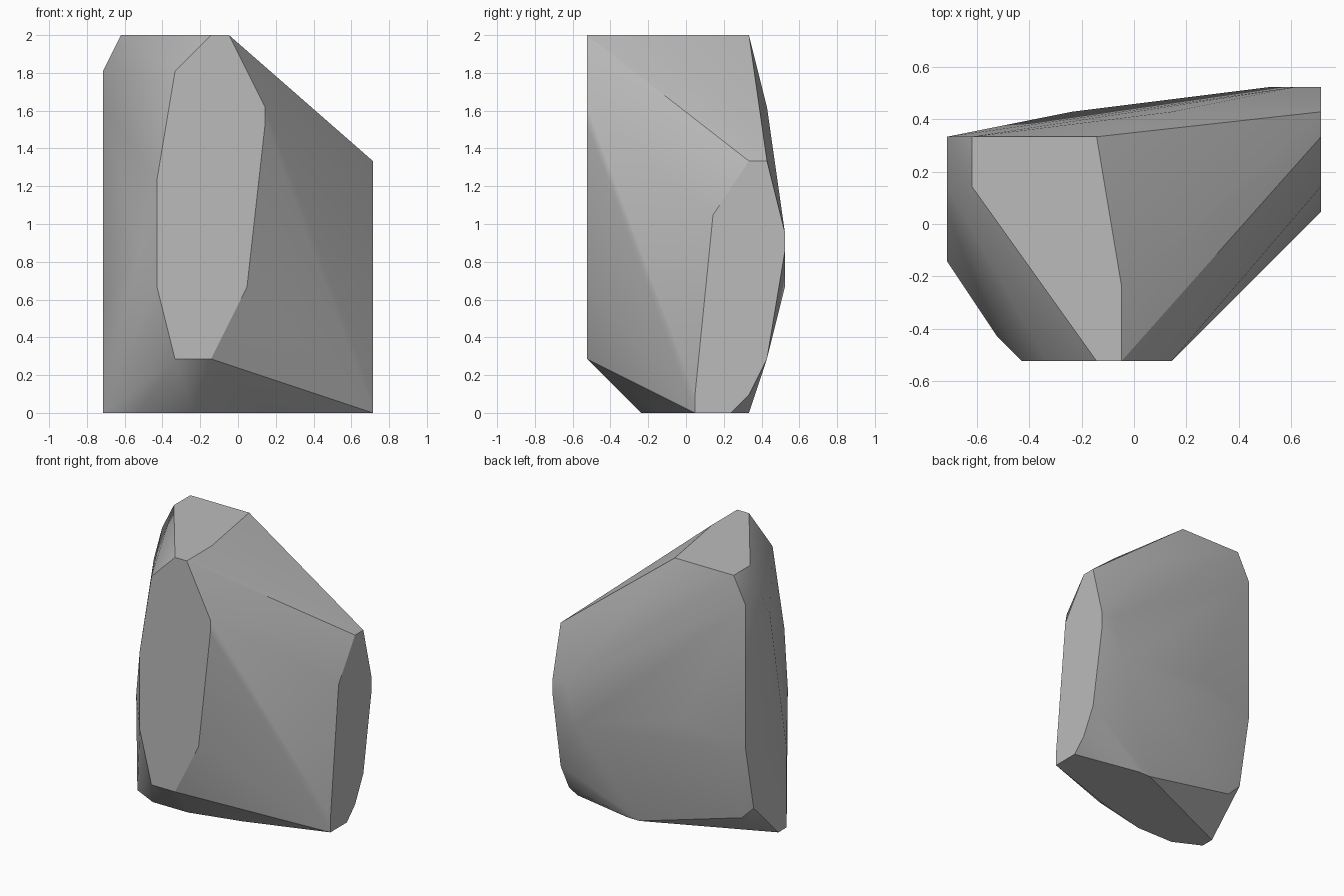
import bpy
import bmesh
import math
from mathutils import Vector

default_cube = bpy.data.objects.get("Cube")
if default_cube:
    bpy.data.objects.remove(default_cube, do_unlink=True)

# The rock is laid out on a coarse grid of cells
CELL = 2 / 21
WIDTH, DEPTH, HEIGHT = 15, 11, 21

# Outlines of the flat cuts on each side, in grid steps
front_cut = [(6, 21), (7, 21), (9, 17), (9, 16), (8, 7),
             (6, 3), (4, 3), (3, 7), (3, 13), (4, 19)]        # x, z
plus_x_cut = [(6, 0), (6, 1), (7, 11), (9, 14), (10, 14),
              (11, 10), (11, 9), (10, 3), (9, 1), (8, 0)]     # y, z
minus_x_cut = [(4, 0), (5, 0), (8, 3), (9, 8),
               (9, 19), (7, 19), (6, 17), (4, 6)]             # y, z
top_cut = [(1, 9), (6, 9), (7, 3), (1, 7)]                    # x, y
bottom_cut = [(9, 4), (5, 3), (2, 3), (10, 9), (9, 9)]        # x, y

# Loose corners on the rounded back and the front edge
loose_corners = [(13, 11, 7), (14, 11, 10), (9, 10, 17),
                 (5, 10, 9), (1, 8, 2), (2, 1, 9)]


def flat_material(name, color):
    material = bpy.data.materials.new(name)
    material.use_nodes = True
    material.diffuse_color = color
    shader = next(node for node in material.node_tree.nodes
                  if node.type == 'BSDF_PRINCIPLED')
    shader.inputs["Base Color"].default_value = color
    return material


def grid_to_model(corner):
    x, y, z = corner
    return Vector((x - WIDTH / 2, y - DEPTH / 2, z)) * CELL


def build_rock(name, corners, material):
    bm = bmesh.new()
    for corner in corners:
        bm.verts.new(grid_to_model(corner))

    # Wrap the corners in a convex skin and drop any left inside
    hull = bmesh.ops.convex_hull(bm, input=bm.verts[:])
    unused = {item for item in hull["geom_interior"] + hull["geom_unused"]
              if isinstance(item, bmesh.types.BMVert)}
    bmesh.ops.delete(bm, geom=list(unused), context='VERTS')

    # Join coplanar triangles into clean flat cuts
    bmesh.ops.dissolve_limit(bm, angle_limit=math.radians(0.5),
                             verts=bm.verts[:], edges=bm.edges[:])
    bmesh.ops.recalc_face_normals(bm, faces=bm.faces[:])

    mesh = bpy.data.meshes.new(name)
    bm.to_mesh(mesh)
    bm.free()
    mesh.materials.append(material)
    rock = bpy.data.objects.new(name, mesh)
    bpy.context.collection.objects.link(rock)
    return rock


corners = [(x, 0, z) for x, z in front_cut]
corners += [(WIDTH, y, z) for y, z in plus_x_cut]
corners += [(0, y, z) for y, z in minus_x_cut]
corners += [(x, y, HEIGHT) for x, y in top_cut]
corners += [(x, y, 0) for x, y in bottom_cut]
corners += loose_corners

rock = build_rock("rock", corners, flat_material("stone grey", (0.5, 0.5, 0.5, 1)))

# Soft shading with crisp edges between the steeper cuts
bpy.ops.object.select_all(action='DESELECT')
rock.select_set(True)
bpy.context.view_layer.objects.active = rock
bpy.ops.object.shade_smooth_by_angle(angle=math.radians(30))
